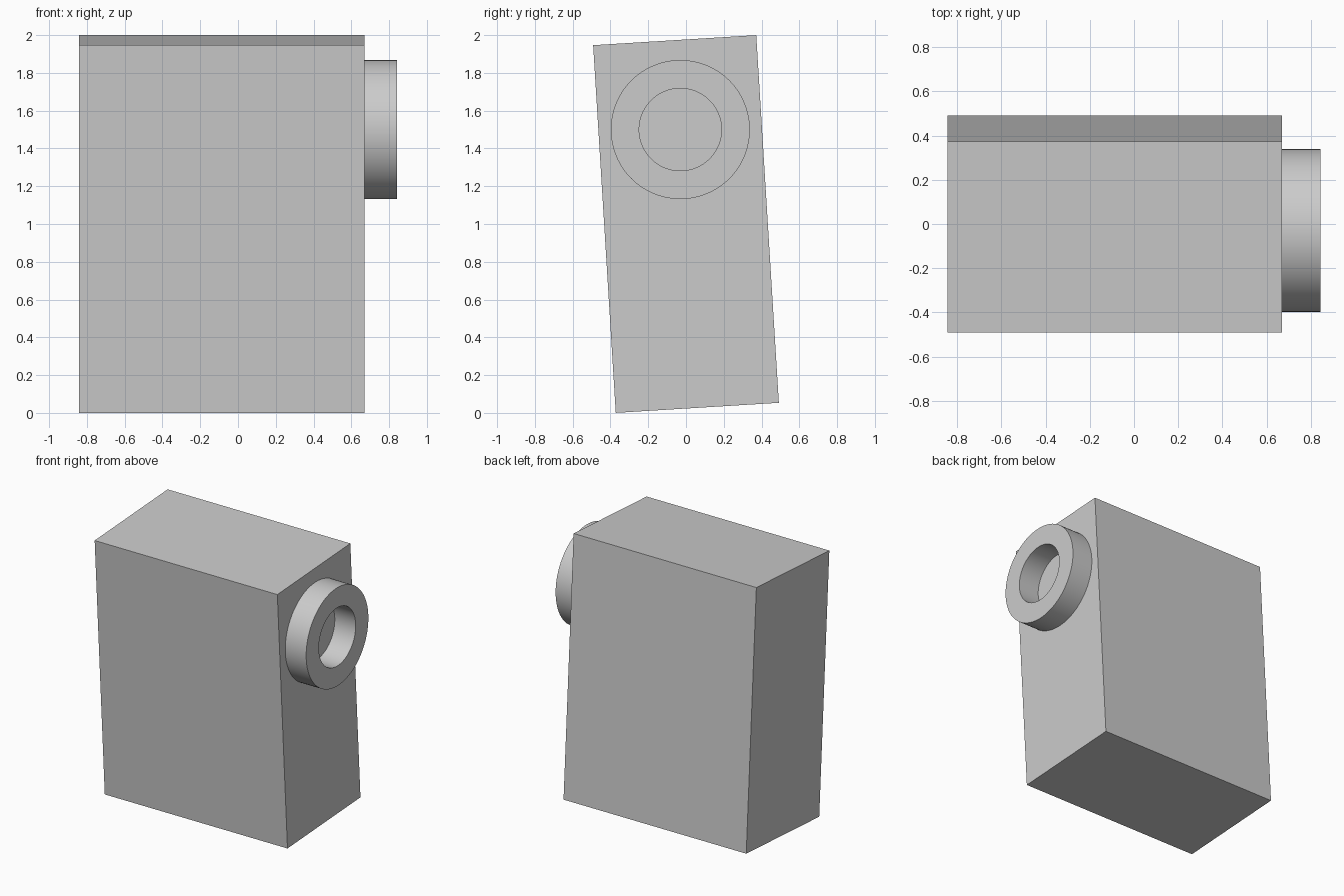
import bpy, bmesh, math
from mathutils import Matrix, Vector

cube = bpy.data.objects.get("Cube")
if cube:
    bpy.data.objects.remove(cube, do_unlink=True)

# Single plain grey
grey = bpy.data.materials.new("plain grey")
grey.use_nodes = True
colour = (0.6, 0.6, 0.6, 1)
grey.diffuse_color = colour
grey.node_tree.nodes["Principled BSDF"].inputs["Base Color"].default_value = colour


def finish(bm, name):
    bmesh.ops.recalc_face_normals(bm, faces=bm.faces)
    mesh = bpy.data.meshes.new(name)
    bm.to_mesh(mesh)
    bm.free()
    mesh.materials.append(grey)
    obj = bpy.data.objects.new(name, mesh)
    bpy.context.collection.objects.link(obj)
    return obj


# Box body, leaning slightly towards the front
left, right = -0.843, 0.67
bm = bmesh.new()
bmesh.ops.create_cube(bm, size=1, matrix=Matrix.Diagonal((right - left, 0.865, 1.95, 1)))
body = finish(bm, "body")
body.location = ((left + right) / 2, 0, 1)
body.rotation_euler.x = math.radians(3.52)

# Ring on the side: rectangular section spun about the x axis
inner, outer, depth = 0.218, 0.368, 0.173
bm = bmesh.new()
section = [bm.verts.new(p) for p in
           ((0, 0, inner), (depth, 0, inner), (depth, 0, outer), (0, 0, outer))]
edges = [bm.edges.new((section[i], section[(i + 1) % 4])) for i in range(4)]
bmesh.ops.spin(bm, geom=section + edges, cent=Vector(), axis=(1, 0, 0),
               angle=math.tau, steps=96, use_merge=True)
bmesh.ops.remove_doubles(bm, verts=bm.verts, dist=1e-5)
ring = finish(bm, "side_ring")
ring.location = (right, -0.03, 1.5)

# Smooth the round walls and keep the rims sharp
bpy.ops.object.select_all(action="DESELECT")
ring.select_set(True)
bpy.context.view_layer.objects.active = ring
bpy.ops.object.shade_smooth_by_angle(angle=math.radians(30))
